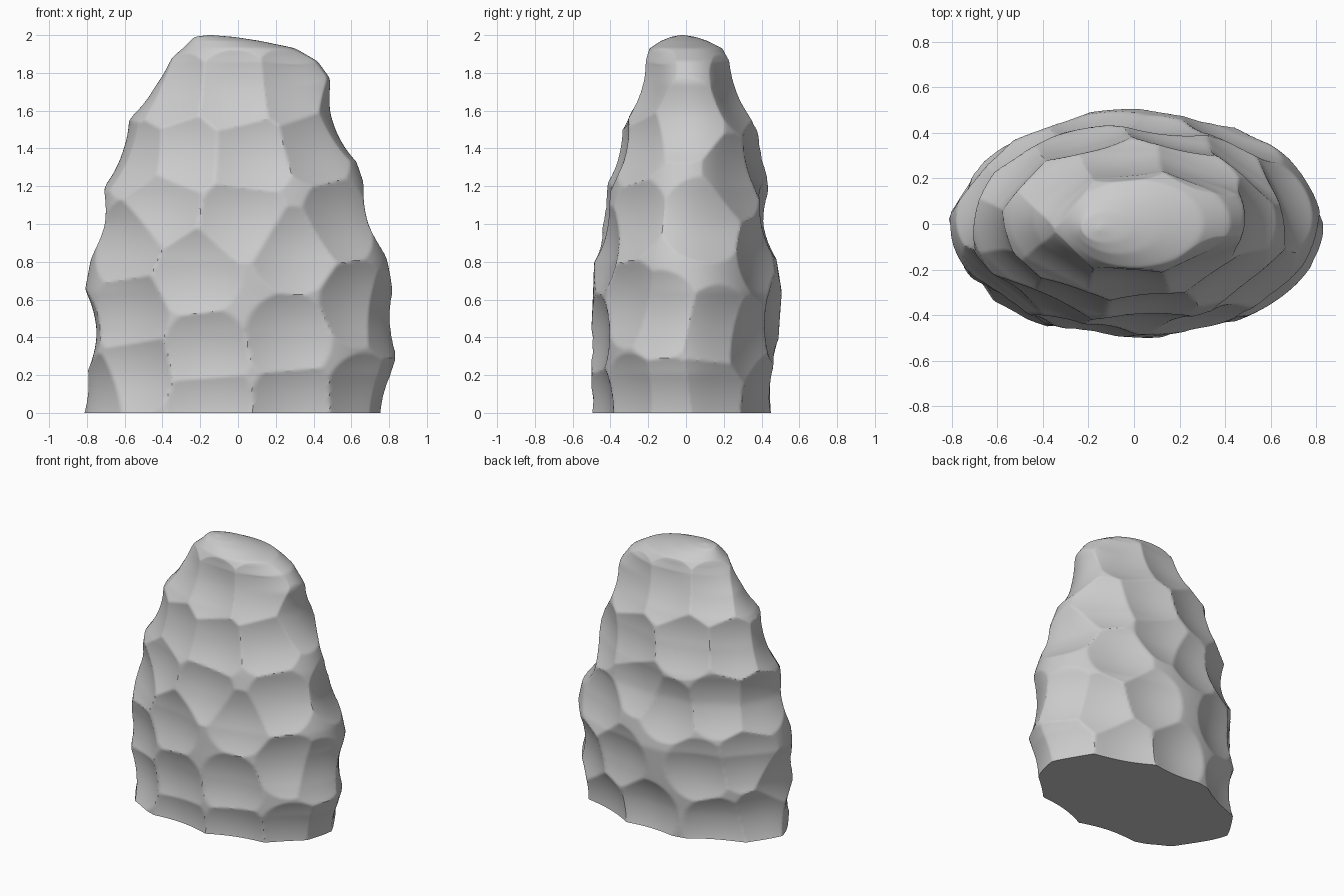
import bpy, bmesh, math
from mathutils import Vector, kdtree

if "Cube" in bpy.data.objects:
    bpy.data.objects.remove(bpy.data.objects["Cube"])

# Rock envelope: z, x min, x max, y min, y max
SECTIONS = [
    (0.0, -.82, .79, -.50, .46), (.2, -.81, .83, -.50, .47), (.42, -.80, .83, -.50, .49),
    (.64, -.81, .82, -.49, .505), (.8, -.78, .79, -.485, .48), (1.0, -.73, .72, -.455, .445),
    (1.2, -.71, .67, -.42, .435), (1.4, -.65, .60, -.37, .40), (1.6, -.58, .535, -.315, .345),
    (1.75, -.48, .50, -.26, .285), (1.86, -.37, .42, -.225, .24), (1.93, -.29, .30, -.19, .19),
    (1.97, -.25, .11, -.13, .11), (1.99, -.23, -.02, -.08, .05), (2.0, -.16, -.14, -.03, -.01)]

# Chipped hollows: front (x, z), right side (y, z), back and left (angle, z)
FRONT = [(-.02, 1.70), (-.36, 1.70), (.30, 1.72), (-.30, 1.37), (.07, 1.36), (.42, 1.42),
         (-.55, 1.36), (-.42, 1.10), (.03, 1.03), (-.60, .90), (-.22, .74), (.30, .86),
         (.55, 1.02), (.64, .58), (.27, .40), (-.17, .32), (-.58, .52), (-.55, .22),
         (-.15, .05), (.30, .05), (.66, .08)]
RIGHT = [(-.02, 1.55), (.10, 1.02), (-.15, .52), (.18, .44), (.14, .10), (-.10, .06)]
BACK = [(142, 1.75), (58, 1.68), (95, 1.72), (71, 1.33), (110, 1.40), (150, 1.42), (40, 1.25),
        (82, 1.05), (56, .80), (102, .93), (133, 1.0), (165, 1.0), (46, .38), (75, .50),
        (120, .53), (150, .60), (91, .15), (128, .10), (60, .08), (178, .42), (160, .18),
        (190, 1.40), (200, .08), (188, 1.70)]


def lerp_section(z):
    for lo, hi in zip(SECTIONS, SECTIONS[1:]):
        if z <= hi[0]:
            f = (z - lo[0]) / (hi[0] - lo[0])
            return [a + (b - a) * f for a, b in zip(lo, hi)]
    return SECTIONS[-1]


def on_ring(sec, a):
    z, x0, x1, y0, y1 = sec
    cx, cy = (x0 + x1) / 2, (y0 + y1) / 2
    return Vector((cx + (x1 - x0) / 2 * math.cos(a), cy + (y1 - y0) / 2 * math.sin(a), z))


# Hollow centres on the envelope
centres = []
for x, z in FRONT:
    s = lerp_section(z)
    centres.append(on_ring(s, -math.acos(max(-1, min(1, (x - (s[1] + s[2]) / 2) * 2 / (s[2] - s[1]))))))
for y, z in RIGHT:
    s = lerp_section(z)
    centres.append(on_ring(s, math.asin((y - (s[3] + s[4]) / 2) * 2 / (s[4] - s[3]))))
for deg, z in BACK:
    centres.append(on_ring(lerp_section(z), math.radians(deg)))
tree = kdtree.KDTree(len(centres))
for i, c in enumerate(centres):
    tree.insert(c, i)
tree.balance()

# Stacked rings, finer toward the crown
N, ROWS = 280, 220
bm = bmesh.new()
rings = []
for r in range(ROWS + 1):
    z = 2.0 * math.sin(r / ROWS * math.pi / 2) ** 1.0 if r > ROWS * .75 else None
    if z is None:
        z = r / (ROWS * .75) * 2.0 * math.sin(.75 * math.pi / 2)
    s = lerp_section(z)
    rings.append([bm.verts.new(on_ring(s, 2 * math.pi * i / N)) for i in range(N)])
for lo, hi in zip(rings, rings[1:]):
    for i in range(N):
        j = (i + 1) % N
        bm.faces.new((lo[i], lo[j], hi[j], hi[i]))
bm.faces.new(rings[-1])
for _ in range(6):
    bmesh.ops.smooth_vert(bm, verts=[v for ring in rings[1:] for v in ring], factor=.5,
                          use_axis_x=True, use_axis_y=True, use_axis_z=True)
bm.normal_update()

# Scoop each hollow, leaving creases between neighbours
for v in bm.verts:
    _, _, d = tree.find(v.co)
    depth = max(-.002, .052 - .95 * d * d)
    n = v.normal.copy()
    n.z *= min(1, v.co.z / .3)
    if v.co.z > 1.9:
        depth *= max(0, (2.0 - v.co.z) / .1)
    v.co -= n * depth
bm.faces.new(list(reversed(rings[0])))

mesh = bpy.data.meshes.new("rock")
bm.to_mesh(mesh)
bm.free()
rock = bpy.data.objects.new("rock", mesh)
bpy.context.collection.objects.link(rock)
bpy.context.view_layer.objects.active = rock
rock.select_set(True)
bpy.ops.object.shade_smooth_by_angle(angle=math.radians(30))
